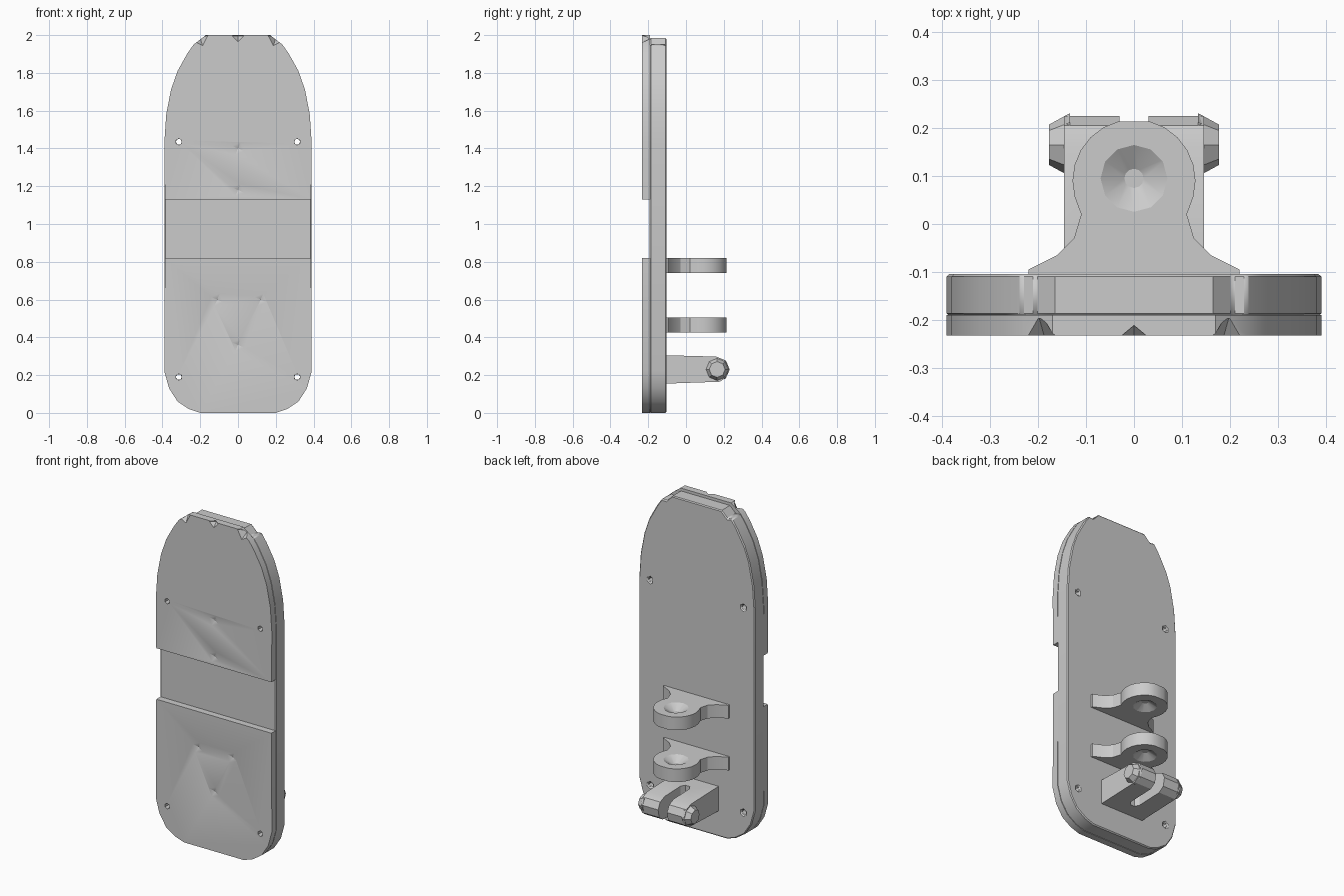
import bpy, bmesh, math
from mathutils import Matrix, Vector

cube = bpy.data.objects.get("Cube")
if cube:
    bpy.data.objects.remove(cube, do_unlink=True)

grey = bpy.data.materials.new("light grey plastic")
grey.use_nodes = True
grey.diffuse_color = (0.6, 0.6, 0.6, 1)
grey.node_tree.nodes["Principled BSDF"].inputs["Base Color"].default_value = (0.6, 0.6, 0.6, 1)


def make_object(name, bm):
    bmesh.ops.recalc_face_normals(bm, faces=bm.faces)
    mesh = bpy.data.meshes.new(name)
    bm.to_mesh(mesh)
    bm.free()
    mesh.materials.append(grey)
    obj = bpy.data.objects.new(name, mesh)
    bpy.context.collection.objects.link(obj)
    return obj


def prism(name, outline, axis, low, high):
    """Extrude a 2D outline along x, y or z."""
    place = {"x": lambda a, b: (low, a, b),
             "y": lambda a, b: (a, low, b),
             "z": lambda a, b: (a, b, low)}[axis]
    bm = bmesh.new()
    face = bm.faces.new([bm.verts.new(place(a, b)) for a, b in outline])
    grown = bmesh.ops.extrude_face_region(bm, geom=[face])["geom"]
    step = Vector([high - low if axis == k else 0 for k in "xyz"])
    bmesh.ops.translate(bm, vec=step, verts=[g for g in grown if isinstance(g, bmesh.types.BMVert)])
    return make_object(name, bm)


def mirrored(half):
    return half + [(-a, b) for a, b in reversed(half)]


def cone(bm, location, axis, r1, r2, depth, sides, spin=0):
    turn = Vector((0, 0, 1)).rotation_difference(Vector(axis)).to_matrix().to_4x4()
    bmesh.ops.create_cone(bm, cap_ends=True, segments=sides, radius1=r1, radius2=r2, depth=depth,
                          matrix=Matrix.Translation(location) @ turn @ Matrix.Rotation(spin, 4, "Z"))


def cut(obj, cutter):
    mod = obj.modifiers.new("cut", "BOOLEAN")
    mod.operation = "DIFFERENCE"
    mod.solver = "EXACT"
    mod.object = cutter
    bpy.context.view_layer.objects.active = obj
    bpy.ops.object.modifier_apply(modifier=mod.name)
    bpy.data.objects.remove(cutter, do_unlink=True)


def bevel(obj, width):
    mod = obj.modifiers.new("soft edges", "BEVEL")
    mod.width = width
    mod.segments = 1
    mod.limit_method = "ANGLE"
    mod.angle_limit = math.radians(50)


# Plate outlines, right half from bottom to top
lower = [(0.20, 0.0), (0.26, 0.02), (0.32, 0.06), (0.365, 0.13), (0.39, 0.22)]
upper = [(0.39, 1.43), (0.38, 1.58), (0.355, 1.71), (0.32, 1.81), (0.27, 1.90), (0.235, 1.95)]
tip = [(0.17, 2.0)]
notch = [(0.205, 1.945), (0.165, 1.985)]

back_plate = prism("back_plate", mirrored(lower + upper + notch), "y", -0.192, -0.104)
upper_cover = prism("upper_cover", mirrored([(0.387, 1.13)] + upper + tip), "y", -0.232, -0.190)
lower_cover = prism("lower_cover", mirrored(lower + [(0.387, 0.82)]), "y", -0.232, -0.190)

# Screw holes through the corners of the plates
for plate, heights in ((back_plate, (0.19, 1.435)), (upper_cover, (1.435,)), (lower_cover, (0.19,))):
    bm = bmesh.new()
    for z in heights:
        for side in (-1, 1):
            cone(bm, (side * 0.313, -0.17, z), (0, 1, 0), 0.017, 0.017, 0.4, 6)
    cut(plate, make_object("screw_holes", bm))

# Shallow dents in the covers
for cover, spots in ((upper_cover, [(0, 1.18), (0, 1.40)]),
                     (lower_cover, [(0, 0.36), (-0.11, 0.60), (0.12, 0.60)])):
    bm = bmesh.new()
    for x, z in spots:
        cone(bm, (x, -0.232, z), (0, 1, 0), 0.07, 0, 0.022, 4, 0.4)
    cut(cover, make_object("dents", bm))

# Chipped top edge of the upper cover
bm = bmesh.new()
for side in (-1, 1):
    cone(bm, (side * 0.20, -0.232, 1.985), (0, 1, 0), 0.075, 0.01, 0.07, 4, 0.3 * side)
cone(bm, (0, -0.232, 1.995), (0, 1, 0), 0.06, 0, 0.05, 4)
cut(upper_cover, make_object("chips", bm))

# Two clips with a flared foot and a dished round head
foot = [(0.22, -0.105), (0.22, -0.095), (0.16, -0.065), (0.125, -0.03), (0.11, 0.02)]
head = [(0.128 * math.cos(a), 0.09 + 0.128 * math.sin(a))
        for a in (math.radians(d) for d in range(-15, 90, 15))]
for name, z in (("lower_clip", 0.425), ("upper_clip", 0.74)):
    clip = prism(name, mirrored(foot + head), "z", z, z + 0.08)
    bm = bmesh.new()
    cone(bm, (0, 0.095, z + 0.074), (0, 0, -1), 0.10, 0.02, 0.05, 12)
    cone(bm, (0, 0.095, z + 0.004), (0, 0, 1), 0.10, 0.02, 0.05, 12)
    cut(clip, make_object("dishes", bm))

# Slotted hook block
block = prism("hook_block", [(-0.106, 0.155), (-0.106, 0.305), (0.16, 0.298), (0.205, 0.28),
                             (0.225, 0.24), (0.215, 0.19), (0.18, 0.165)], "x", -0.146, 0.146)
slot_half = [(0.03, 0.3), (0.03, 0.01), (0.015, -0.015)]
cut(block, prism("slot", mirrored(slot_half), "z", 0, 0.5))

# Faceted knobs on the sides of the hook
for name, side in (("left_knob", 1), ("right_knob", -1)):
    bm = bmesh.new()
    cone(bm, (side * 0.155, 0.165, 0.23), (side, 0, 0), 0.066, 0.042, 0.044, 8)
    make_object(name, bm)

bevel(back_plate, 0.006)

# Shading that keeps edges crisp
bpy.ops.object.select_all(action="DESELECT")
for obj in bpy.context.scene.objects:
    if obj.type == "MESH":
        obj.select_set(True)
        bpy.context.view_layer.objects.active = obj
bpy.ops.object.shade_smooth_by_angle(angle=math.radians(25))
